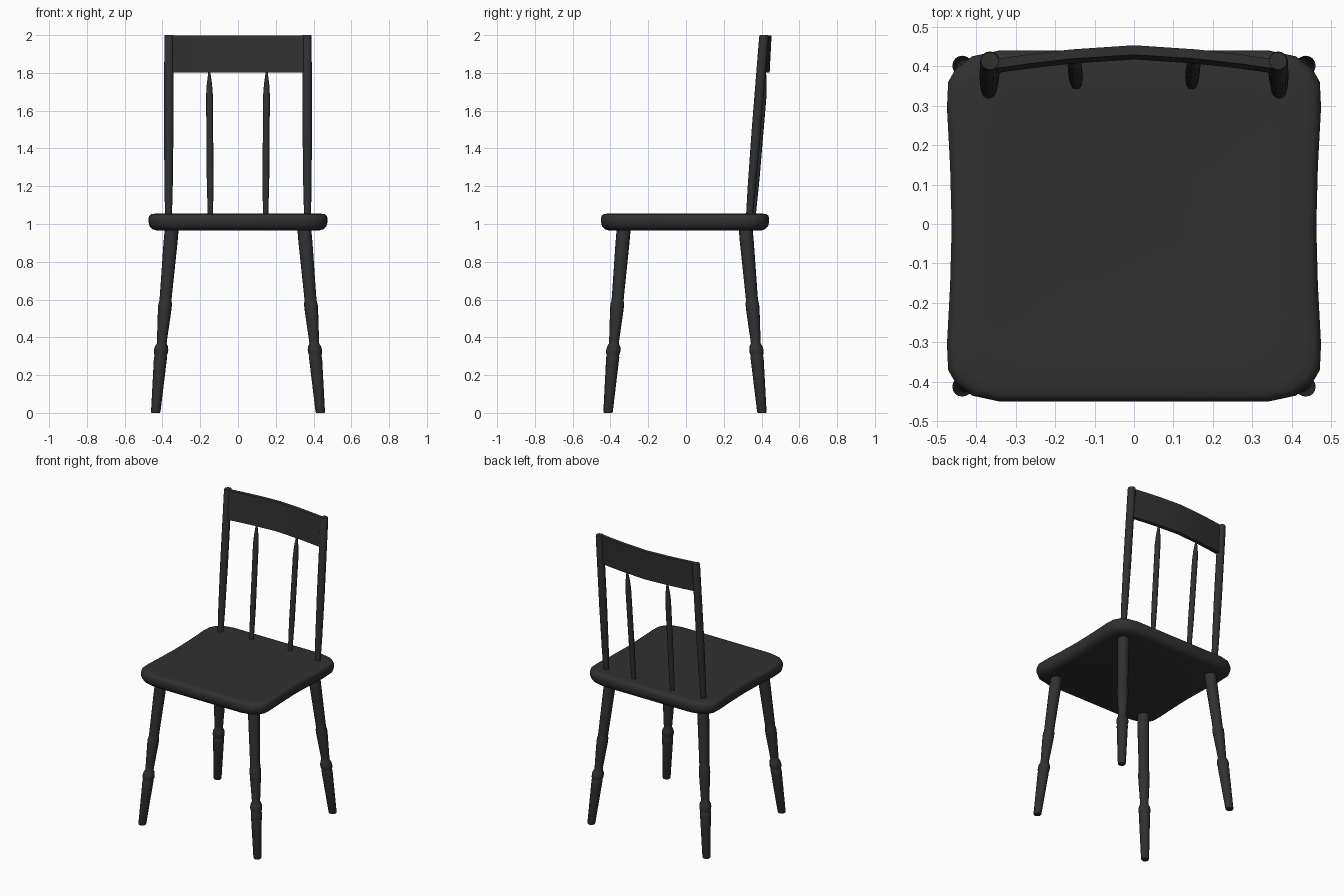
import bpy, bmesh, math
from mathutils import Vector

if "Cube" in bpy.data.objects:
    bpy.data.objects.remove(bpy.data.objects["Cube"])

paint = bpy.data.materials.new("black_paint")
paint.diffuse_color = (0.03, 0.03, 0.03, 1)
paint.use_nodes = True
paint.node_tree.nodes["Principled BSDF"].inputs["Base Color"].default_value = paint.diffuse_color


def finish(name, bm, angle=40):
    bmesh.ops.recalc_face_normals(bm, faces=bm.faces[:])
    me = bpy.data.meshes.new(name)
    bm.to_mesh(me)
    bm.free()
    ob = bpy.data.objects.new(name, me)
    bpy.context.collection.objects.link(ob)
    me.materials.append(paint)
    bpy.ops.object.select_all(action='DESELECT')
    ob.select_set(True)
    bpy.context.view_layer.objects.active = ob
    bpy.ops.object.shade_smooth_by_angle(angle=math.radians(angle))
    return ob


def loft(name, rings, angle=40):
    bm = bmesh.new()
    vr = [[bm.verts.new(p) for p in r] for r in rings]
    n = len(vr[0])
    for a, b in zip(vr, vr[1:]):
        for i in range(n):
            j = (i + 1) % n
            bm.faces.new((a[i], a[j], b[j], b[i]))
    bm.faces.new(vr[0][::-1])
    bm.faces.new(vr[-1])
    return finish(name, bm, angle)


def turned(name, bottom, top, profile, sides=16):
    """Turned rod: horizontal rings (radius, z) along a leaning axis."""
    b, t = Vector(bottom), Vector(top)
    rings = []
    for r, z in profile:
        c = b.lerp(t, (z - b.z) / (t.z - b.z))
        rings.append([c + Vector((r * math.cos(2 * math.pi * i / sides),
                                  r * math.sin(2 * math.pi * i / sides), 0))
                      for i in range(sides)])
    return loft(name, rings)


# Seat: rounded square with slightly waisted sides and a soft edge
quarter = [(0.462, 0), (0.466, 0.15), (0.474, 0.30), (0.471, 0.365),
           (0.452, 0.398), (0.41, 0.43), (0.34, 0.445), (0, 0.445)]
outline = quarter + [(-x, y) for x, y in quarter[-2::-1]]
outline += [(x, -y) for x, y in outline[-2:0:-1]]
edge = [(0.045, 0.965), (0.022, 0.972), (0.006, 0.988), (0, 1.01), (0, 1.03),
        (0.005, 1.045), (0.016, 1.053), (0.04, 1.055), (0.14, 1.052), (0.28, 1.049)]
loft("seat", [[(x * (1 - d / 0.46), y * (1 - d / 0.46) - 0.005, z)
               for x, y in outline] for d, z in edge])

# Legs: splayed, with a turned bulb and collar
leg_profile = [(0.022, 0), (0.025, 0.006), (0.034, 0.27), (0.035, 0.295),
               (0.032, 0.302), (0.037, 0.318), (0.038, 0.332), (0.035, 0.35),
               (0.026, 0.368), (0.027, 0.39), (0.036, 0.55), (0.036, 0.575),
               (0.032, 0.595), (0.032, 0.62), (0.037, 0.90), (0.037, 0.985)]
for sx, side in ((-1, "left"), (1, "right")):
    turned(f"front_leg_{side}", (sx * 0.436, -0.413, 0), (sx * 0.35, -0.329, 0.985), leg_profile)
    turned(f"back_leg_{side}", (sx * 0.436, 0.402, 0), (sx * 0.35, 0.315, 0.985), leg_profile)
    # Back posts
    turned(f"back_post_{side}", (sx * 0.368, 0.335, 1.03), (sx * 0.365, 0.413, 2.0),
           [(0.018, 1.03), (0.022, 1.2), (0.025, 1.5), (0.025, 1.99), (0.022, 2.0)])
    # Spindles tapering under the rail
    turned(f"spindle_{side}", (sx * 0.146, 0.354, 1.03), (sx * 0.152, 0.420, 1.82),
           [(0.014, 1.03), (0.018, 1.25), (0.018, 1.68), (0.014, 1.74), (0.006, 1.80), (0.005, 1.82)])

# Curved, slightly leaning top rail
rings = []
for x in (-0.36, -0.27, -0.16, 0, 0.16, 0.27, 0.36):
    y = 0.441 - 0.036 * (abs(x) / 0.36) ** 1.5
    rings.append([(x, y - 0.024, 1.803), (x, y + 0.002, 1.803),
                  (x, y + 0.012, 1.998), (x, y - 0.012, 1.998)])
loft("top_rail", rings)
